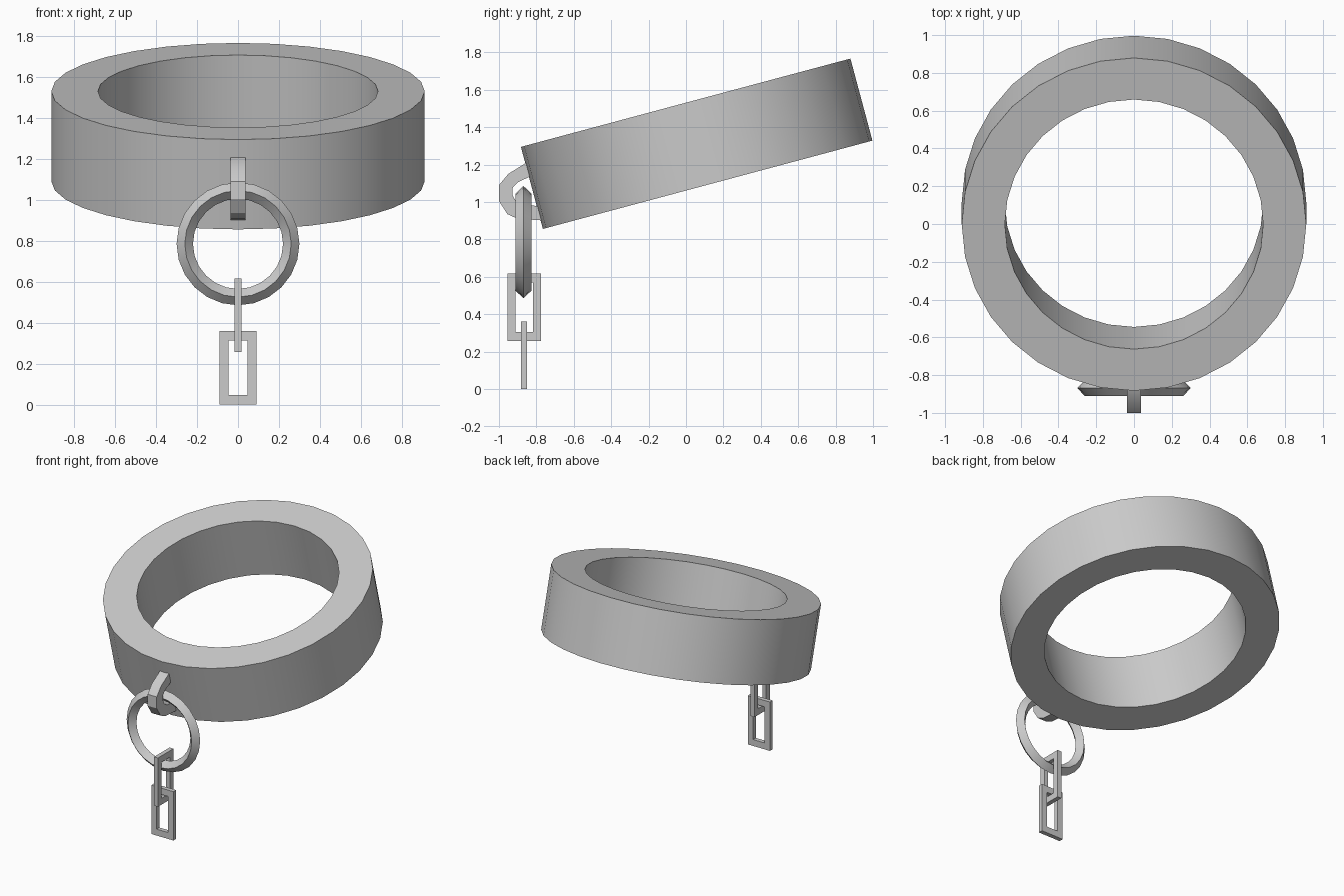
import bpy, bmesh, math
from mathutils import Matrix

if "Cube" in bpy.data.objects:
    bpy.data.objects.remove(bpy.data.objects["Cube"])


def finish(bm, name, matrix=Matrix()):
    bmesh.ops.transform(bm, matrix=matrix, verts=bm.verts)
    bmesh.ops.recalc_face_normals(bm, faces=bm.faces)
    mesh = bpy.data.meshes.new(name)
    bm.to_mesh(mesh)
    bm.free()
    ob = bpy.data.objects.new(name, mesh)
    bpy.context.collection.objects.link(ob)
    bpy.ops.object.select_all(action='DESELECT')
    ob.select_set(True)
    bpy.context.view_layer.objects.active = ob
    bpy.ops.object.shade_smooth_by_angle(angle=math.radians(30))
    return ob


def lathe_ring(name, section, sides, matrix):
    """Sweep a closed (radius, height) section around z."""
    bm = bmesh.new()
    rings = []
    for i in range(sides):
        a = 2 * math.pi * i / sides
        rings.append([bm.verts.new((r * math.sin(a), r * math.cos(a), h)) for r, h in section])
    n = len(section)
    for i in range(sides):
        p, q = rings[i], rings[(i + 1) % sides]
        for j in range(n):
            k = (j + 1) % n
            bm.faces.new((p[j], q[j], q[k], p[k]))
    return finish(bm, name, matrix)


def band(name, outer, inner, half, matrix, closed):
    """Strip between two matching (y, z) outlines, extruded to +-half in x."""
    bm = bmesh.new()
    rows = [[bm.verts.new((x, *p)) for x, p in ((-half, o), (half, o), (half, i), (-half, i))]
            for o, i in zip(outer, inner)]
    n = len(rows)
    for s in range(n if closed else n - 1):
        p, q = rows[s], rows[(s + 1) % n]
        for j in range(4):
            k = (j + 1) % 4
            bm.faces.new((p[j], q[j], q[k], p[k]))
    if not closed:
        bm.faces.new(rows[0])
        bm.faces.new(rows[-1])
    return finish(bm, name, matrix)


def rect(w, h):
    return [(-w, -h), (w, -h), (w, h), (-w, h)]


# Tilted collar
lathe_ring("collar", [(0.912, -0.227), (0.912, 0.227), (0.684, 0.227), (0.684, -0.227)], 32,
           Matrix.Translation((0, 0.057, 1.311)) @ Matrix.Rotation(math.radians(15), 4, 'X'))

# Strap loop on the collar front, ends buried in the collar wall
band("strap_loop",
     [(-0.81, 1.22), (-0.858, 1.207), (-0.95, 1.15), (-1.0, 1.09), (-1.0, 1.005),
      (-0.955, 0.935), (-0.90, 0.91), (-0.75, 0.90)],
     [(-0.79, 1.145), (-0.84, 1.133), (-0.90, 1.105), (-0.927, 1.075), (-0.927, 1.035),
      (-0.91, 1.005), (-0.88, 0.985), (-0.75, 0.975)],
     0.037, Matrix(), False)

# Hanging ring with diamond section
lathe_ring("hanging_ring", [(0.30, 0), (0.26, 0.042), (0.22, 0), (0.26, -0.042)], 24,
           Matrix.Translation((0, -0.869, 0.785)) @ Matrix.Rotation(math.pi / 2, 4, 'X'))

# Two chain links, the lower one turned a quarter
for name, z, turn in (("upper_link", 0.437, 0), ("lower_link", 0.18, math.pi / 2)):
    band(name, rect(0.09, 0.18), rect(0.047, 0.133), 0.016,
         Matrix.Translation((0, -0.865, z)) @ Matrix.Rotation(turn, 4, 'Z'), True)
